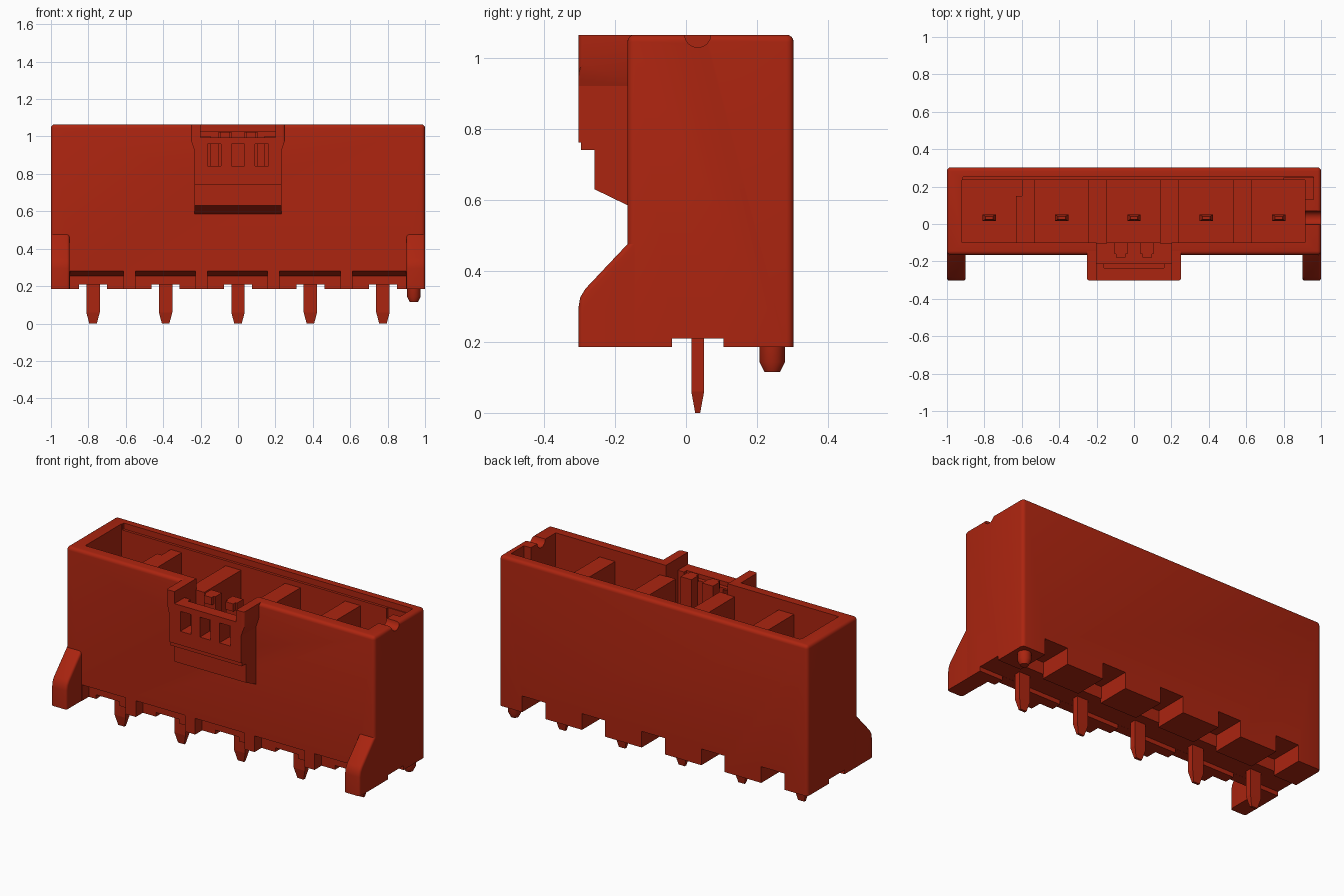
import bpy, bmesh, math
from mathutils import Vector

old = bpy.data.objects.get("Cube")
if old:
    bpy.data.objects.remove(old, do_unlink=True)

RED = (0.41, 0.018, 0.005, 1)
red = bpy.data.materials.new("red_plastic")
red.use_nodes = True
red.diffuse_color = RED
red.node_tree.nodes["Principled BSDF"].inputs["Base Color"].default_value = RED

PINS = [-0.775, -0.387, 0, 0.387, 0.775]
DIVIDERS = [-0.58, -0.195, 0.19, 0.58]
FRONT, BACK, BOTTOM, TOP = -0.165, 0.303, 0.185, 1.065


def finish(name, bm):
    bmesh.ops.recalc_face_normals(bm, faces=bm.faces)
    mesh = bpy.data.meshes.new(name)
    bm.to_mesh(mesh)
    bm.free()
    mesh.materials.append(red)
    ob = bpy.data.objects.new(name, mesh)
    bpy.context.collection.objects.link(ob)
    return ob


def prism(name, axis, points, lo, hi, bevel=0, rule=None):
    """Extrude a profile along x or y, optionally rounding the edges picked by a rule."""
    bm = bmesh.new()
    place = (lambda a, b: (lo, a, b)) if axis == "x" else (lambda a, b: (a, lo, b))
    face = bm.faces.new([bm.verts.new(place(a, b)) for a, b in points])
    ext = bmesh.ops.extrude_face_region(bm, geom=[face])
    step = Vector((hi - lo, 0, 0) if axis == "x" else (0, hi - lo, 0))
    bmesh.ops.translate(bm, vec=step, verts=[v for v in ext["geom"] if isinstance(v, bmesh.types.BMVert)])
    if bevel:
        edges = [e for e in bm.edges if rule(e)]
        bmesh.ops.bevel(bm, geom=edges, offset=bevel, segments=4, profile=0.5, affect="EDGES")
    return finish(name, bm)


def box(name, x, y, z, bevel=0, rule=None):
    return prism(name, "x", [(y[0], z[0]), (y[1], z[0]), (y[1], z[1]), (y[0], z[1])], x[0], x[1], bevel, rule)


def cut(cutter, *targets):
    for ob in targets:
        mod = ob.modifiers.new("cut", "BOOLEAN")
        mod.operation = "DIFFERENCE"
        mod.solver = "EXACT"
        mod.object = cutter
        bpy.context.view_layer.objects.active = ob
        bpy.ops.object.modifier_apply(modifier=mod.name)
    bpy.data.objects.remove(cutter, do_unlink=True)


def smooth(ob):
    bpy.ops.object.select_all(action="DESELECT")
    ob.select_set(True)
    bpy.context.view_layer.objects.active = ob
    bpy.ops.object.shade_smooth_by_angle(angle=math.radians(30))


def above_bottom(e):
    return max(v.co.z for v in e.verts) > BOTTOM + 0.01


# Housing shell with rounded top and corners
housing = box("housing", (-1, 1), (FRONT, BACK), (BOTTOM, TOP), 0.02, above_bottom)
cut(box("cavity", (-0.92, 0.915), (-0.1, 0.235), (0.34, 1.2)), housing)
cut(box("rim_step", (-0.915, 0.96), (0.2, 0.25), (1.03, 1.2)), housing)
cut(box("key_slot", (0.8, 0.96), (0.13, 0.245), (0.6, 1.2)), housing)

# Half-round groove across one end wall
arc = [(0.033 + 0.037 * math.cos(math.pi * i / 8), 1.066 - 0.037 * math.sin(math.pi * i / 8)) for i in range(9)]
cut(prism("end_groove", "x", [(0.07, 1.2)] + arc + [(-0.004, 1.2)], 0.85, 1.1), housing)

# Underside: long channel, pockets at each pin and front pockets between ribs
cut(box("channel", (-1.1, 1.1), (-0.04, 0.105), (0, 0.21)), housing)
for x in PINS:
    cut(box("cross_channel", (x - 0.075, x + 0.075), (-0.3, 0.15), (0, 0.2095)), housing)
    cut(box("back_pocket", (x - 0.075, x + 0.075), (0.11, 0.4), (0, 0.28)), housing)
bounds = [-0.93] + DIVIDERS + [0.93]
roof = [(-0.3, 0.1), (-0.1, 0.1), (-0.1, 0.255), (FRONT, 0.28), (-0.3, 0.28)]
for a, b in zip(bounds, bounds[1:]):
    cut(prism("front_pocket", "x", roof, a + 0.0325, b - 0.0325), housing)

# Latch housing on the front
latch_side = [(-0.14, 0.573), (FRONT, 0.585), (-0.258, 0.63), (-0.258, 0.74), (-0.296, 0.74),
              (-0.296, 0.762), (-0.303, 0.762), (-0.303, TOP), (-0.14, TOP)]
latch = prism("latch_housing", "x", latch_side, -0.232, 0.232)
shoulders = []
for side, name in ((-1, "right_latch_shoulder"), (1, "left_latch_shoulder")):
    outline = [(side * x, z) for x, z in ((0.202, 0.92), (0.232, 0.92), (0.252, 0.983), (0.252, TOP), (0.202, TOP))]
    shoulders.append(prism(name, "y", outline, -0.303, -0.13, 0.015,
                           lambda e: all(abs(v.co.x) > 0.25 and v.co.y < -0.3 for v in e.verts)))
cut(box("latch_pocket", (-0.2, 0.2), (-0.21, -0.03), (0.8, 1.2)), housing, latch)
cut(box("latch_top_slot", (-0.2, 0.2), (-0.4, -0.15), (0.995, 1.2)), latch)
cut(box("latch_ledge", (-0.16, 0.16), (-0.235, -0.15), (0.97, 1.2)), latch)
for x in (-0.127, 0, 0.127):
    cut(box("window", (x - 0.035, x + 0.035), (-0.4, -0.18), (0.843, 0.96)), latch)

# Latch fingers inside the opening
for x, name in ((-0.07, "right_latch_finger"), (0.07, "left_latch_finger")):
    box(name, (x - 0.035, x + 0.035), (-0.16, -0.1), (0.78, 1.025))
    box(name + "_hook", (x - 0.025, x + 0.025), (-0.18, -0.15), (0.98, 1.025))

# Dividers between the contacts, the first one keyed
for i, x in enumerate(DIVIDERS):
    box(f"divider_{i + 1}", (x - (0.02 if i == 0 else 0.05), x + 0.05), (-0.105, 0.24), (0.33, 1.0))
box("divider_key", (-0.63, -0.595), (-0.105, 0.15), (0.33, 1.0))

# Front support feet
foot = [(-0.12, BOTTOM), (-0.303, BOTTOM), (-0.303, 0.295), (-0.298, 0.325), (-0.283, 0.35), (FRONT, 0.475), (-0.12, 0.475)]
feet = [prism(name, "x", foot, a, b, 0.014, lambda e: above_bottom(e) and abs(e.verts[0].co.x - e.verts[1].co.x) < 0.01
              and all(v.co.y < -0.15 for v in e.verts))
        for name, a, b in (("right_foot", -1, -0.9), ("left_foot", 0.9, 1))]


def pin(i, x):
    """Flat contact pin with both tips tapered."""
    bm = bmesh.new()
    rings = []
    for z, w, d in ((0, 0.02, 0.007), (0.06, 0.036, 0.018), (0.78, 0.036, 0.018), (0.83, 0.02, 0.008)):
        rings.append([bm.verts.new((x + a * w, 0.033 + b * d, z)) for a, b in ((-1, -1), (1, -1), (1, 1), (-1, 1))])
    for r, s in zip(rings, rings[1:]):
        for k in range(4):
            bm.faces.new((r[k], r[(k + 1) % 4], s[(k + 1) % 4], s[k]))
    bm.faces.new(rings[0])
    bm.faces.new(rings[-1])
    finish(f"contact_pin_{i + 1}", bm)


for i, x in enumerate(PINS):
    pin(i, x)

# Locating peg under one corner
bm = bmesh.new()
rings = []
for z, r in ((0.115, 0.022), (0.143, 0.036), (0.22, 0.036)):
    ring = bmesh.ops.create_circle(bm, segments=24, radius=r)["verts"]
    bmesh.ops.translate(bm, verts=ring, vec=(0.94, 0.243, z))
    rings.append(ring)
for r, s in zip(rings, rings[1:]):
    for k in range(24):
        bm.faces.new((r[k], r[(k + 1) % 24], s[(k + 1) % 24], s[k]))
bm.faces.new(rings[0])
bm.faces.new(rings[-1])
peg = finish("locating_peg", bm)

for ob in [housing, peg] + feet + shoulders:
    smooth(ob)
